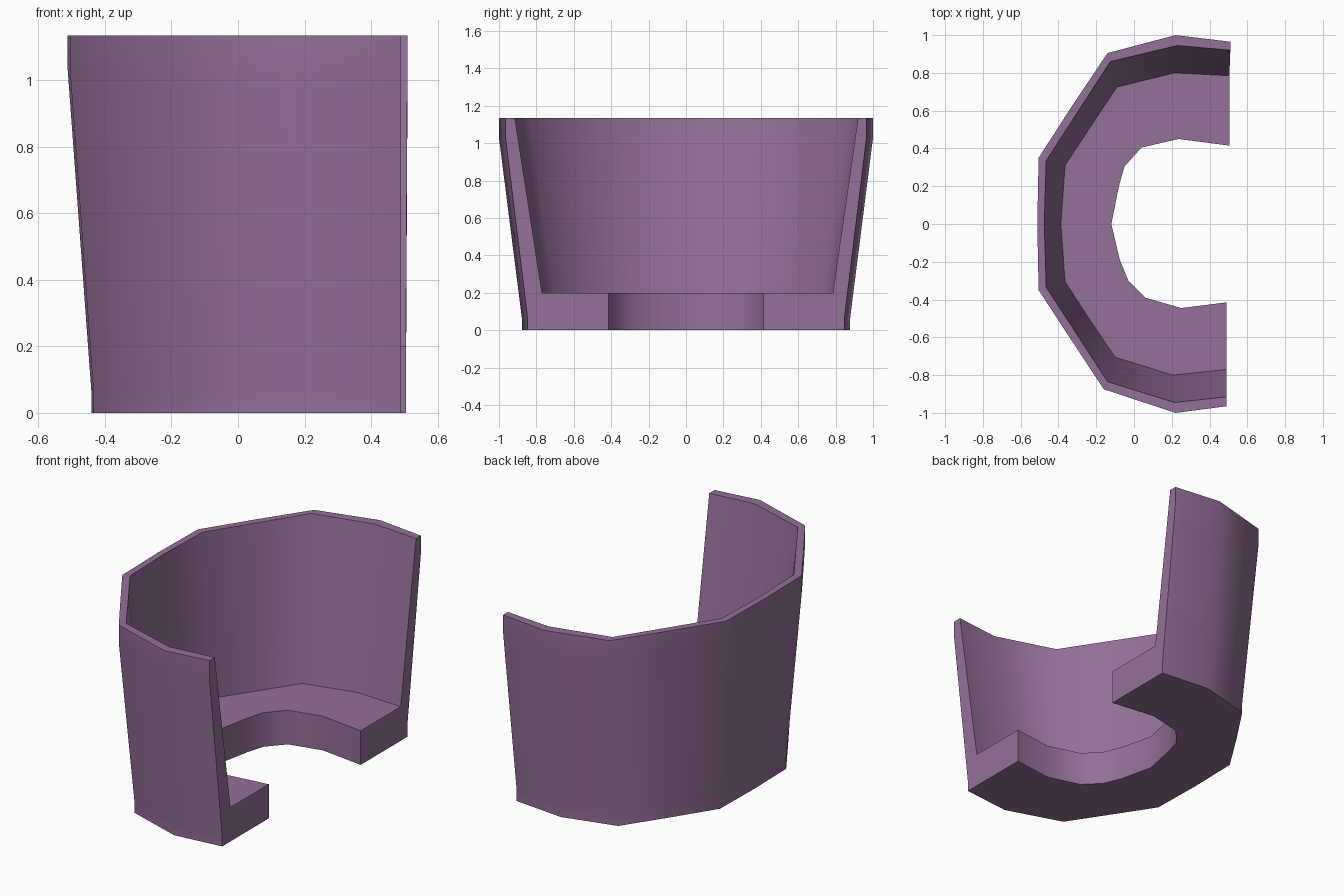
import bpy, bmesh, math

if "Cube" in bpy.data.objects:
    bpy.data.objects.remove(bpy.data.objects["Cube"])

# Plan outlines, back end to front end, 11 matching stations each
rim_out = [(.51, .965), (.22, 1), (-.14, .905), (-.325, .63), (-.505, .35), (-.512, 0),
           (-.505, -.35), (-.335, -.61), (-.16, -.875), (.22, -1), (.49, -.965)]
rim_in = [(.51, .92), (.23, .945), (-.125, .86), (-.3, .59), (-.465, .335), (-.475, 0),
          (-.465, -.335), (-.305, -.58), (-.14, -.835), (.215, -.945), (.49, -.915)]
floor_in = [(.505, .785), (.215, .80), (-.09, .725), (-.23, .515), (-.365, .31), (-.387, 0),
            (-.365, -.305), (-.235, -.505), (-.10, -.705), (.205, -.80), (.49, -.77)]
hole = [(.505, .415), (.235, .45), (.04, .405), (-.05, .305), (-.08, .2), (-.12, 0),
        (-.075, -.19), (-.03, -.3), (.06, -.39), (.25, -.445), (.49, -.415)]

# Outer foot: the rim outline drawn inward, with the cut ends kept in plane
foot = [(.05 + (x - .05) * .873, y * .877) for x, y in rim_out]
foot[0] = (.505, foot[0][1])
foot[-1] = (.49, foot[-1][1])

H, FLOOR = 1.135, .2
loops = [(foot, 0), (foot, .06), (rim_out, 1.03), (rim_out, H),
         (rim_in, H), (floor_in, FLOOR), (hole, FLOOR), (hole, 0)]

# Curved wall with inner ledge, skinned as one closed section
bm = bmesh.new()
rows = [[bm.verts.new((x, y, z)) for x, y in pts] for pts, z in loops]
n = len(rows)
for i in range(n):
    a, b = rows[i], rows[(i + 1) % n]
    for j in range(len(a) - 1):
        bm.faces.new((a[j], a[j + 1], b[j + 1], b[j]))
for j in (0, -1):
    bm.faces.new([r[j] for r in rows])
bmesh.ops.recalc_face_normals(bm, faces=bm.faces)
mesh = bpy.data.meshes.new("curved_seat_shell")
bm.to_mesh(mesh)
bm.free()
shell = bpy.data.objects.new("curved_seat_shell", mesh)
bpy.context.collection.objects.link(shell)

# Purple finish
mat = bpy.data.materials.new("purple")
mat.diffuse_color = (.3, .16, .32, 1)
mat.use_nodes = True
mat.node_tree.nodes["Principled BSDF"].inputs["Base Color"].default_value = mat.diffuse_color
mesh.materials.append(mat)

bpy.context.view_layer.objects.active = shell
shell.select_set(True)
bpy.ops.object.shade_smooth_by_angle(angle=math.radians(45))
